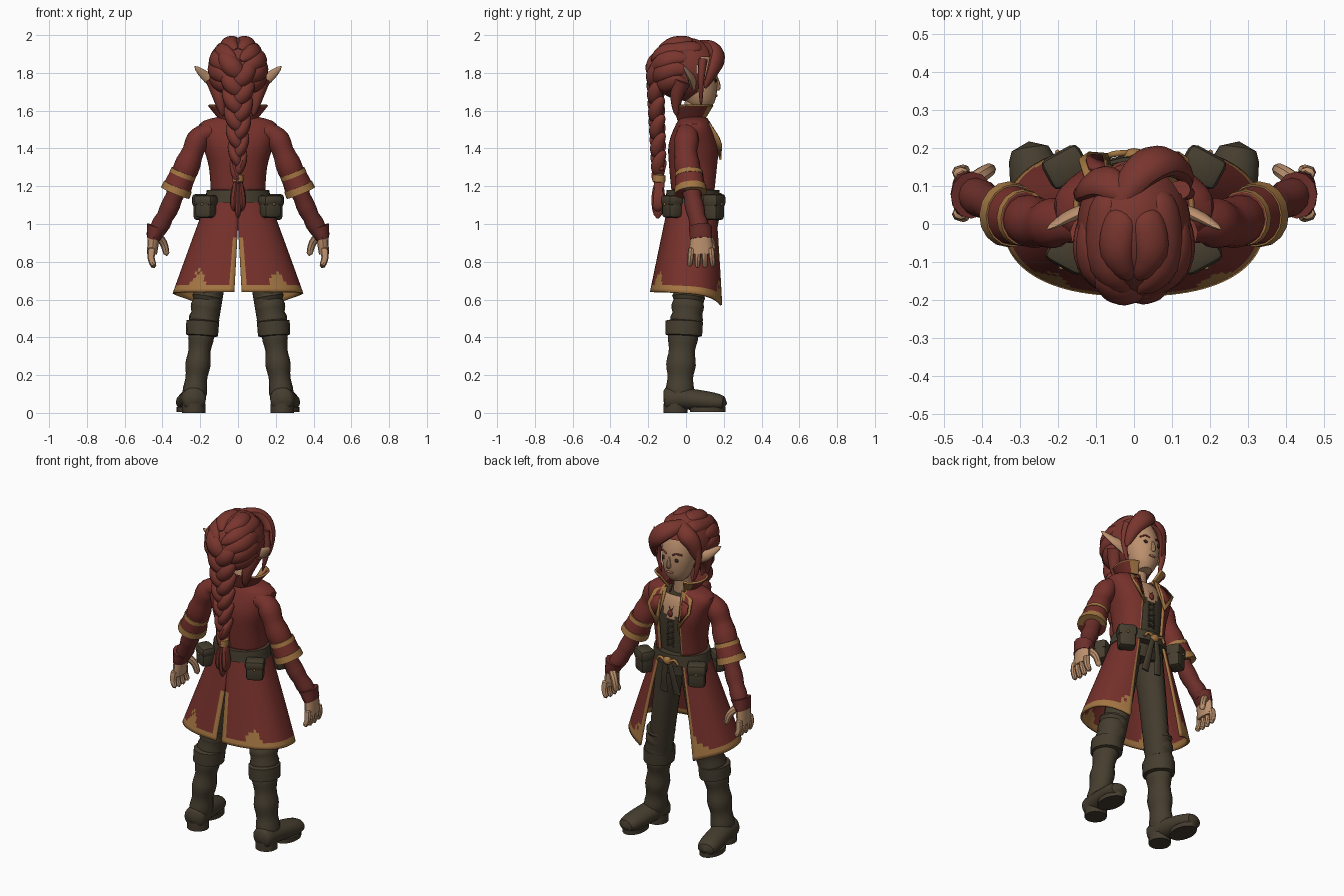
import bpy, bmesh, random
from math import sin, cos, asin, pi, copysign, radians
from mathutils import Vector, Matrix

random.seed(4)
if "Cube" in bpy.data.objects:
    bpy.data.objects.remove(bpy.data.objects["Cube"])
X, Y, Z = Vector((1, 0, 0)), Vector((0, 1, 0)), Vector((0, 0, 1))
HEAD = Vector((0, -.02, 1.82))
SIDES = ((1, "left_"), (-1, "right_"))
made = []


def material(name, *rgb):
    mat = bpy.data.materials.new(name)
    mat.diffuse_color = (*rgb, 1)
    mat.use_nodes = True
    mat.node_tree.nodes["Principled BSDF"].inputs["Base Color"].default_value = (*rgb, 1)
    return mat


HAIR = material("auburn hair", .19, .036, .027)
COAT = material("red coat", .18, .03, .024)
WRAP = material("dark red wrap", .15, .028, .023)
GOLD = material("gold trim", .37, .18, .055)
SKIN = material("skin", .5, .28, .155)
LEATHER = material("dark leather", .06, .047, .028)
CLOTH = material("brown cloth", .057, .044, .027)
EYE = material("dark eye", .03, .02, .015)
LIP = material("lips", .33, .14, .09)


# Thickness rules along a tube, from start to end
def even(t):
    return 1


def taper(t):
    return (1 - t) ** .6


def leaf(t):
    return (.05 + .95 * abs(sin(pi * t))) ** .6


def rounded(t):
    return max(1 - (2 * t - 1) ** 6, 0) ** .5


def skull(t):
    return sin(pi * (.06 + .88 * t)) ** .55


def wrinkled(t):
    return 1 + .07 * sin(18 * t)


def bust(t):
    return 1 + .25 * sin(pi * t * t)


def finish(name, bm, *mats):
    bmesh.ops.recalc_face_normals(bm, faces=bm.faces)
    mesh = bpy.data.meshes.new(name)
    bm.to_mesh(mesh)
    bm.free()
    for mat in mats:
        mesh.materials.append(mat)
    ob = bpy.data.objects.new(name, mesh)
    bpy.context.collection.objects.link(ob)
    made.append(ob)
    return ob


def spline(points, steps):
    out, last = [], len(points) - 1
    for i in range(last):
        quad = [points[max(i - 1, 0)], points[i], points[i + 1], points[min(i + 2, last)]]
        for t in (j / steps for j in range(steps)):
            out.append([b + t / 2 * (c - a + t * (2 * a - 5 * b + 4 * c - d + t * (3 * b - a - 3 * c + d)))
                        for a, b, c, d in zip(*quad)])
    return out + [list(points[-1])]


def tube(name, points, mat, start, end=None, shape=even, s=1, up=Y, sides=12, steps=4, around=None):
    """Loft ellipses along a smooth path, sized (width, depth) from start to end."""
    path = [Vector((x * s, y, z)) for x, y, z in spline(points, steps)]
    start, end, last = Vector(start), Vector(end or start), len(path) - 1
    bm, rings = bmesh.new(), []
    for i, centre in enumerate(path):
        along = (path[min(i + 1, last)] - path[max(i - 1, 0)]).normalized()
        out = centre - around if around else up
        out = (out - along * along.dot(out)).normalized()
        wide = out.cross(along)
        w, d = start.lerp(end, i / last) * max(shape(i / last), .03)
        angles = [q * 2 * pi / sides for q in range(sides)]
        rings.append([bm.verts.new(centre + wide * w * cos(a) + out * d * sin(a)) for a in angles])
    for r, q in zip(rings, rings[1:]):
        for i in range(sides):
            bm.faces.new((r[i - 1], r[i], q[i], q[i - 1]))
    bm.faces.new(rings[0])
    bm.faces.new(rings[-1])
    return finish(name, bm, mat)


def thicken(ob, depth):
    mod = ob.modifiers.new("thickness", "SOLIDIFY")
    mod.thickness, mod.offset = depth, 0


def sheet(name, rows, s, trim, dip=0, power=2.4, cols=40):
    """Half of an open garment; rows are (z, rx, ry, centre y, back gap, front gap)."""
    ts = [0, .025] + [.025 + .95 * i / cols for i in range(1, cols + 1)] + [1]
    bm, grid, last = bmesh.new(), [], len(rows) - 1
    for j, (z, rx, ry, cy, back, front) in enumerate(rows):
        a, b = asin((back / rx) ** (power / 2)), pi - asin((front / rx) ** (power / 2))
        line = []
        for t in ts:
            f = a + (b - a) * t
            x, y = rx * abs(sin(f)) ** (2 / power), ry * abs(cos(f)) ** (2 / power)
            drop = dip * (j / last) ** 3 * t ** 4
            line.append(bm.verts.new((s * x, cy - copysign(y, cos(f)), z - drop)))
        grid.append(line)
    for j in range(last):
        for i in range(len(ts) - 1):
            f = bm.faces.new((grid[j][i], grid[j][i + 1], grid[j + 1][i + 1], grid[j + 1][i]))
            f.material_index = int(trim((ts[i] + ts[i + 1]) / 2, (j + .5) / last))
    thicken(finish(name, bm, COAT, GOLD), .012)


def ball(name, loc, size, mat, sides=12):
    bm = bmesh.new()
    bmesh.ops.create_uvsphere(bm, u_segments=sides, v_segments=sides * 2 // 3, radius=1,
                              matrix=Matrix.Translation(loc) @ Matrix.Diagonal((*size, 1)))
    return finish(name, bm, mat)


def box(name, loc, size, turn, mat):
    bm = bmesh.new()
    bmesh.ops.create_cube(bm, size=1, matrix=Matrix.Translation(loc) @ turn @ Matrix.Diagonal((*size, 1)))
    bmesh.ops.bevel(bm, geom=bm.edges[:], offset=.02, segments=2, affect="EDGES", profile=.5)
    finish(name, bm, mat)


def plate(name, points, mat, s):
    bm = bmesh.new()
    bm.faces.new([bm.verts.new((x * s, y, z)) for x, y, z in points])
    thicken(finish(name, bm, mat), .009)


def on_head(azimuth, elevation):
    az, el = radians(azimuth), radians(elevation)
    return HEAD + Vector((.14 * sin(az) * cos(el), .17 * cos(az) * cos(el), .155 * sin(el)))


# Head and face
tube("head", [(0, .09, 1.61), (0, .07, 1.72), (0, .05, 1.84), (0, .01, 1.95)], SKIN, (.1, .105), shape=skull, sides=20)
tube("neck", [(0, .02, 1.48), (0, .045, 1.67)], SKIN, (.06, .06), (.045, .045))
tube("nose", [(0, .16, 1.79), (0, .17, 1.73), (0, .16, 1.71)], SKIN, (.008, .008), (.02, .02), leaf, sides=8)
ball("mouth", (0, .16, 1.68), (.024, .008, .007), LIP)
for s, side in SIDES:
    ball(side + "eye", (s * .04, .156, 1.76), (.02, .006, .011), EYE)
    tube(side + "eyebrow", [(.02, .162, 1.79), (.045, .155, 1.8), (.07, .135, 1.79)], HAIR, (.005, .005), s=s, up=Z)
    tube(side + "ear", [(.1, .035, 1.755), (.16, .025, 1.775), (.23, -.015, 1.835)], SKIN, (.045, .025), shape=taper, s=s)

# Hair cap, open around the face
cap = ball("hair_cap", HEAD + Y * .015, (.15, .18, .168), HAIR, 36)
bm = bmesh.new()
bm.from_mesh(cap.data)
middles = [(f, f.calc_center_median()) for f in bm.faces]
bmesh.ops.delete(bm, geom=[f for f, c in middles if c.y > .07 and c.z < 1.88], context="FACES")
bm.to_mesh(cap.data)
bm.free()

# Locks swept back into the braid, loose strands, fringe
for s, side in SIDES:
    for j in range(5):
        tilt, front = 68 - 24 * j, 30 if j < 2 else 75
        sweep = [on_head(front, tilt), on_head(front + 30, tilt + 4), on_head(135, tilt - 6), on_head(174, tilt - 26)]
        tube(f"{side}hair_lock_{j}", sweep, HAIR, (.045, .025), (.05, .035), leaf, s, around=HEAD)
    tube(side + "temple_lock", [(.12, .09, 1.87), (.14, .08, 1.76), (.11, .08, 1.62)], HAIR, (.03, .025), shape=taper, s=s)
    tube(side + "nape_lock", [(.12, -.02, 1.76), (.1, -.05, 1.67), (.08, -.05, 1.57)], HAIR, (.05, .05), shape=taper, s=s)
tube("long_fringe", [(-.06, .03, 1.95), (.01, .13, 1.935), (.07, .165, 1.89), (.12, .145, 1.82), (.14, .1, 1.72)],
     HAIR, (.065, .045), (.045, .03), leaf, around=HEAD)
tube("short_fringe", [(.02, .05, 1.96), (-.07, .11, 1.92), (-.12, .1, 1.86), (-.14, .07, 1.74)],
     HAIR, (.055, .035), (.045, .025), leaf, around=HEAD)

# Braid of crossing strands, tie and tassel
for i in range(13):
    f = i / 12
    z, w, y = 1.84 - .57 * f, .054 - .032 * f, -.16 + .02 * f
    strand = [(w * 1.6, y + .03, z + .07), (w, y, z + .02), (w * .2, y - .01, z - .03), (-w, y + .02, z - .08)]
    tube(f"braid_strand_{i}", strand, HAIR, (w, .045 - .012 * f), shape=leaf, s=1 if i % 2 else -1)
tube("braid_tie", [(0, -.14, 1.27), (0, -.145, 1.21)], GOLD, (.03, .034), shape=rounded)
for i in range(-1, 2):
    x = i * .018
    tube(f"braid_tassel_{i}", [(x / 2, -.145, 1.24), (x * 1.2, -.147, 1.13), (x, -.15, 1.03 + abs(x) * 2)],
         HAIR, (.022, .036), shape=leaf, sides=8)

# Vest with a V neckline, lacing, necklace
vest = tube("vest", [(0, .03, 1.04), (0, .045, 1.3), (0, .04, 1.52)], CLOTH, (.125, .1), (.12, .08), bust, sides=36, steps=12)
vest.data.materials.append(SKIN)
for face in vest.data.polygons:
    if face.center.y > .04 and face.center.z > 1.38 + abs(face.center.x):
        face.material_index = 1
for s, side in SIDES:
    for i in range(5):
        z = 1.22 + i * .035
        tube(f"{side}lace_{i}", [(-.022, .152, z), (.022, .152, z + .022)], LEATHER, (.005, .005), s=s, sides=6)
    tube(side + "necklace", [(.05, .06, 1.55), (.035, .12, 1.5), (0, .15, 1.43)], WRAP, (.004, .004), s=s, up=X, sides=6)
ball("pendant", (0, .155, 1.42), (.016, .01, .02), WRAP)


def skirt_trim(u, v):
    spike = max(1 - abs(u - .24) / .09, .8 - (1 - u) / .2, 0)
    return v > .94 - .25 * spike * random.uniform(.3, 1) or u > .975 or (u < .025 and v > .45)


# Coat: bodice, skirt, collar, lapels
fractions = [i / 30 for i in range(31)]
bodice = spline([(1.565, .09, .06), (1.525, .2, .09), (1.42, .18, .128), (1.3, .148, .125), (1.17, .138, .112)], 4)
for s, side in SIDES:
    sheet(side + "coat_bodice", [(*row, .042, 0, .07) for row in bodice], s, lambda u, v: u > .975)
    sheet(side + "coat_skirt", [(1.18 - .54 * v, .14 + .2 * v, .115 + .08 * v, .042 - .032 * v,
                                 max(v - .35, 0) * .03, .07 + .11 * v) for v in fractions], s, skirt_trim, dip=.07)
    sheet(side + "collar", [(1.55 + .08 * v, .09 + .065 * v, .07 + .035 * v, .03 + .015 * v, 0, .05 + .03 * v)
                            for v in fractions], s, lambda u, v: (v > .92 and u > .3) or u > .84)
    lapel = [(.05, .11, 1.56), (.13, .125, 1.53), (.145, .17, 1.46), (.12, .187, 1.42), (.07, .183, 1.34)]
    plate(side + "lapel", lapel, GOLD, s)
    middle = sum((Vector(p) for p in lapel), Vector()) / len(lapel)
    plate(side + "lapel_facing", [Vector(p).lerp(middle, .45) + Y * .008 for p in lapel], COAT, s)

# Belt, knot, pouches
tube("belt", [(0, .037, 1.18), (0, .037, 1.115)], LEATHER, (.165, .14), (.176, .145), sides=32)
ball("belt_knot", (0, .18, 1.14), (.03, .02, .024), GOLD)
for s, side in SIDES:
    tube(side + "sash_tail", [(.01, .18, 1.14), (.03, .17, 1.04), (.045, .15, .93)], LEATHER, (.015, .007), (.025, .007), s=s)
    tube(side + "knot_cord", [(.01, .188, 1.14), (.05, .185, 1.155), (.07, .178, 1.13)], GOLD, (.008, .008), s=s, up=Z)
    for part, x, y, height in (("back_pouch", .17, -.075, .115), ("front_pouch", .18, .15, .14)):
        turn = Matrix.Rotation(-copysign(.5, s * y), 4, "Z")
        loc = Vector((s * x, y, 1.09))
        box(side + part, loc, (.1, .08, height), turn, LEATHER)
        box(side + part + "_flap", loc + Z * .035, (.112, .09, height / 2), turn, LEATHER)
        ball(side + part + "_stud", loc + turn @ (Y * copysign(.045, y)) + Z * .015, (.007, .007, .007), GOLD, 8)

# Arms and hands
for s, side in SIDES:
    tube(side + "sleeve", [(.14, .015, 1.485), (.2, .005, 1.465), (.248, 0, 1.36), (.3, .02, 1.23)], COAT,
         (.05, .06), (.068, .066), wrinkled, s, sides=16)
    top, hem = Vector((.287, .015, 1.275)), Vector((.332, .026, 1.165))
    for part, mat, a, b, grow in (("cuff", COAT, 0, 1, 0), ("cuff_top_trim", GOLD, 0, .2, .003), ("cuff_hem_trim", GOLD, .68, 1, .004)):
        sizes = [(.066 + .012 * f + grow, .07 + .013 * f + grow) for f in (a, b)]
        tube(side + part, [top.lerp(hem, a), top.lerp(hem, b)], mat, *sizes, s=s, sides=16)
    tube(side + "forearm_wrap", [(.315, .025, 1.2), (.37, .05, 1.07), (.43, .08, .96)], WRAP, (.05, .05), (.046, .048), wrinkled, s)
    tube(side + "glove", [(.428, .076, .985), (.45, .08, .92)], WRAP, (.058, .062), (.034, .058), s=s)
    tube(side + "palm", [(.445, .08, .95), (.455, .08, .84)], SKIN, (.034, .055), (.026, .064), s=s)
    for i in range(4):
        y, spread = .03 + i * .034, (i - 1.5) * .008
        tube(f"{side}finger_{i}", [(.455, y, .88), (.46, y + spread / 2, .82), (.442, y + spread, .762 + abs(spread))],
             SKIN, (.023, .019), (.015, .014), rounded, s, sides=8)
    tube(side + "thumb", [(.44, .1, .95), (.395, .135, .9), (.376, .145, .83)], SKIN, (.025, .024), (.016, .016), rounded, s, sides=8)

# Legs and boots
for s, side in SIDES:
    tube(side + "trouser_leg", [(.075, .03, 1.1), (.12, .025, .8), (.165, .01, .5)], CLOTH, (.075, .098), (.065, .075), s=s, sides=16)
    tube(side + "boot_top", [(.16, .015, .625), (.172, .008, .55), (.185, 0, .46)], LEATHER, (.077, .083), shape=wrinkled, s=s, sides=16)
    tube(side + "boot_cuff", [(.185, -.008, .51), (.193, -.013, .385)], LEATHER, (.088, .1), (.085, .097), rounded, s, sides=16)
    tube(side + "boot_shaft", [(.193, -.015, .42), (.215, -.028, .23), (.236, -.035, .05)], LEATHER,
         (.064, .076), (.06, .07), wrinkled, s, sides=16, steps=8)
    tube(side + "boot_foot", [(.23, -.12, .07), (.242, -.01, .075), (.277, .217, .05)], LEATHER,
         (.065, .07), (.066, .046), rounded, s, Z, 16, 8)
    tube(side + "boot_heel", [(.234, -.055, .05), (.234, -.055, 0)], CLOTH, (.062, .064), s=s, sides=16)
    tube(side + "boot_sole", [(.263, .115, .03), (.263, .115, .004)], CLOTH, (.062, .094), s=s, sides=20)

# Smooth shading with crisp creases
bpy.ops.object.select_all(action="DESELECT")
for ob in made:
    ob.select_set(True)
bpy.context.view_layer.objects.active = made[0]
bpy.ops.object.shade_smooth_by_angle(angle=radians(40))
